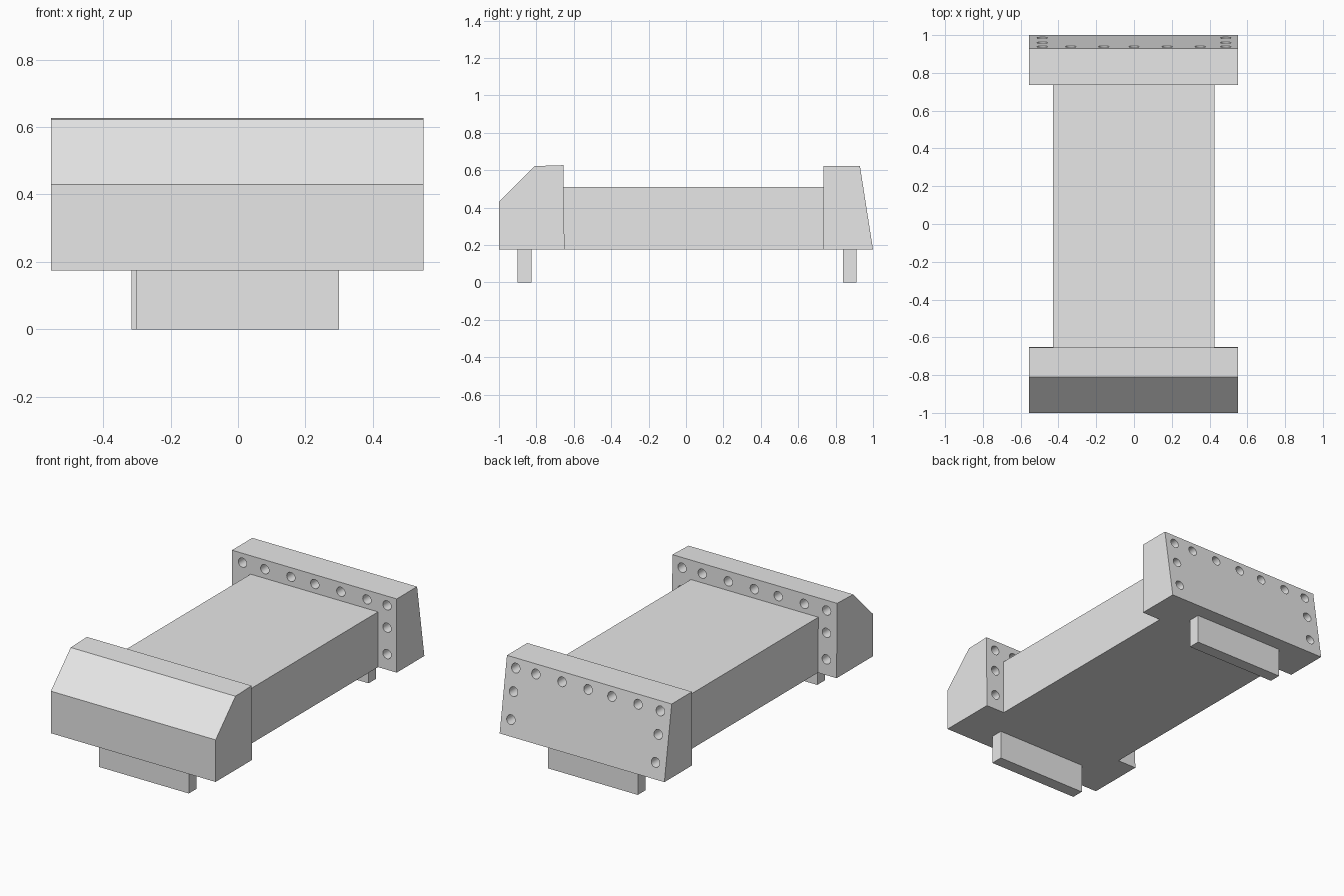
import bpy, bmesh, math

cube = bpy.data.objects.get("Cube")
if cube:
    bpy.data.objects.remove(cube, do_unlink=True)

grey = bpy.data.materials.new("plain grey")
grey.use_nodes = True
grey.diffuse_color = (0.8, 0.8, 0.8, 1)
grey.node_tree.nodes["Principled BSDF"].inputs["Base Color"].default_value = (0.8, 0.8, 0.8, 1)

BASE = 0.175          # underside of the body and flanges
HOLE_RADIUS = 0.028


def extrude_profile(name, profile, x0, x1):
    """Extrude a (y, z) outline along x."""
    bm = bmesh.new()
    face = bm.faces.new([bm.verts.new((x0, y, z)) for y, z in profile])
    result = bmesh.ops.extrude_face_region(bm, geom=[face])
    verts = [v for v in result["geom"] if isinstance(v, bmesh.types.BMVert)]
    bmesh.ops.translate(bm, verts=verts, vec=(x1 - x0, 0, 0))
    bmesh.ops.recalc_face_normals(bm, faces=bm.faces)
    mesh = bpy.data.meshes.new(name)
    bm.to_mesh(mesh)
    bm.free()
    mesh.materials.append(grey)
    obj = bpy.data.objects.new(name, mesh)
    bpy.context.collection.objects.link(obj)
    return obj


def box(name, x0, x1, y0, y1, z0, z1):
    return extrude_profile(name, [(y0, z0), (y1, z0), (y1, z1), (y0, z1)], x0, x1)


def drill(obj, y0, y1):
    """Cut the bolt holes along y: a top row and two side columns."""
    spots = [(x, 0.565) for x in (-0.485, -0.335, -0.16, 0, 0.175, 0.35, 0.485)]
    spots += [(x, z) for x in (-0.485, 0.485) for z in (0.43, 0.27)]
    for i, (x, z) in enumerate(spots):
        bpy.ops.mesh.primitive_cylinder_add(
            vertices=24, radius=HOLE_RADIUS, depth=y1 - y0,
            location=(x, (y0 + y1) / 2, z), rotation=(math.pi / 2, 0, 0))
        cutter = bpy.context.object
        cutter.name = "hole_cutter"
        cutter.data.materials.append(grey)
        mod = obj.modifiers.new("bolt_hole", "BOOLEAN")
        mod.operation = "DIFFERENCE"
        mod.solver = "EXACT"
        mod.object = cutter
        bpy.ops.object.select_all(action="DESELECT")
        bpy.context.view_layer.objects.active = obj
        obj.select_set(True)
        bpy.ops.object.modifier_apply(modifier=mod.name)
        bpy.data.objects.remove(cutter, do_unlink=True)
    bpy.ops.object.shade_smooth_by_angle(angle=math.radians(30))


# Flat central body
box("body", -0.43, 0.425, -0.66, 0.74, BASE, 0.51)

# Front flange with a chamfered nose and blind holes in its rear face
front = extrude_profile(
    "front_flange",
    [(-1, BASE), (-1, 0.43), (-0.81, 0.622), (-0.655, 0.627), (-0.65, BASE)],
    -0.555, 0.55)
drill(front, -0.79, -0.6)

# Back flange with a leaning rear face and through holes
back = extrude_profile(
    "back_flange",
    [(0.735, BASE), (0.735, 0.622), (0.93, 0.622), (1, BASE)],
    -0.555, 0.55)
drill(back, 0.68, 1.05)

# Cross feet
box("front_foot", -0.303, 0.30, -0.9, -0.825, 0, BASE + 0.005)
box("back_foot", -0.315, 0.288, 0.84, 0.912, 0, BASE + 0.005)
